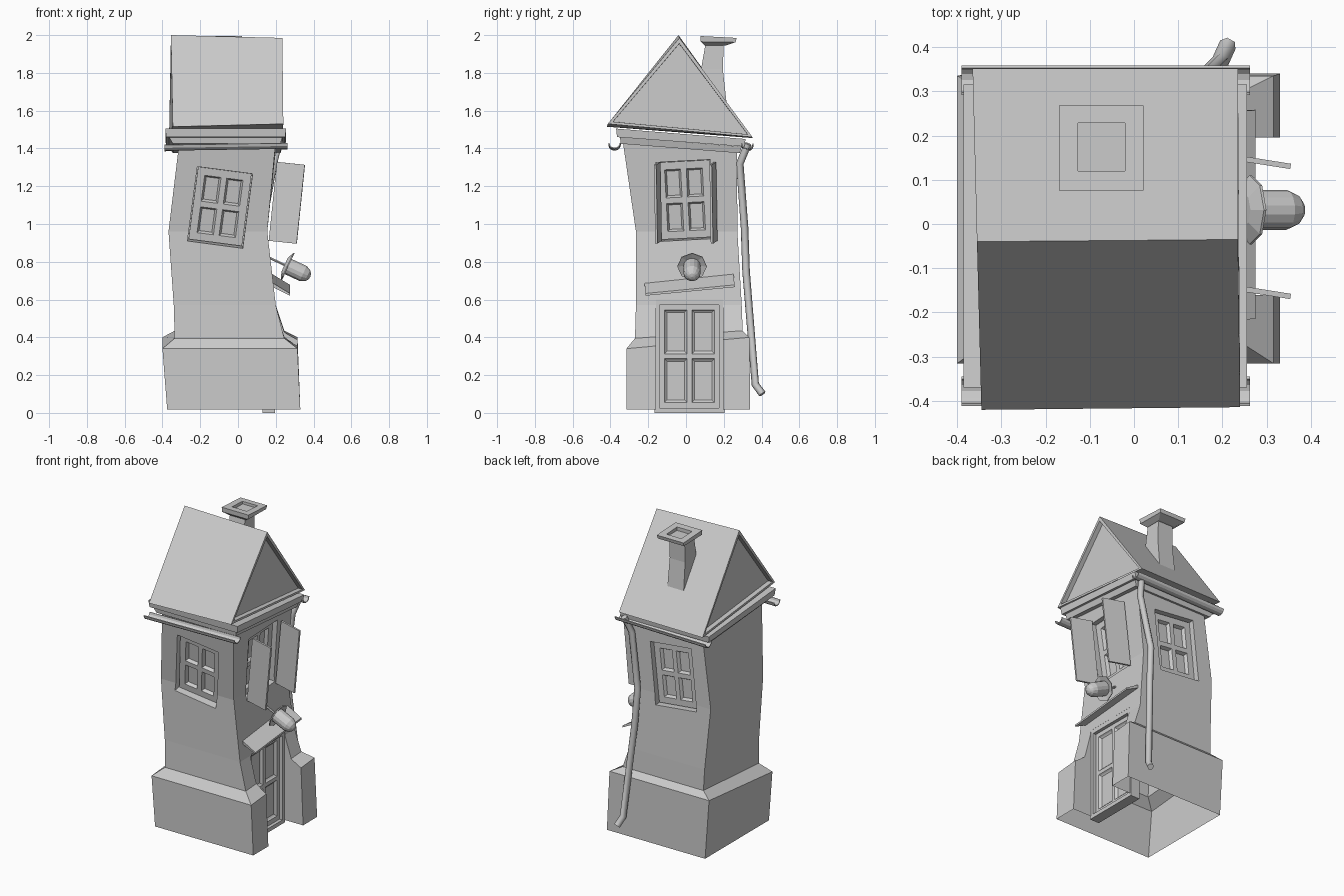
import bpy, bmesh
from math import radians, pi, cos, sin
from mathutils import Matrix, Vector

if "Cube" in bpy.data.objects:
    bpy.data.objects.remove(bpy.data.objects["Cube"])


def finish(name, bm, matrix=None):
    if matrix is not None:
        bm.transform(matrix)
    me = bpy.data.meshes.new(name)
    bm.to_mesh(me)
    bm.free()
    ob = bpy.data.objects.new(name, me)
    bpy.context.collection.objects.link(ob)
    return ob


def loft(name, rings, matrix=None):
    """Stack rectangles given as (x0, x1, y0, y1, z_front, z_back)."""
    bm = bmesh.new()
    loops = []
    for x0, x1, y0, y1, zf, zb in rings:
        loops.append([bm.verts.new(p) for p in
                      ((x0, y0, zf), (x1, y0, zf), (x1, y1, zb), (x0, y1, zb))])
    for a, b in zip(loops, loops[1:]):
        for i in range(4):
            j = (i + 1) % 4
            bm.faces.new((a[i], a[j], b[j], b[i]))
    bm.faces.new(loops[0][::-1])
    bm.faces.new(loops[-1])
    return finish(name, bm, matrix)


def box(name, x0, x1, y0, y1, z0, z1, matrix=None):
    return loft(name, [(x0, x1, y0, y1, z0, z0), (x0, x1, y0, y1, z1, z1)], matrix)


def place(loc, turn=0, tilt=0, lean=0):
    """Wall frame: local -y points out of the wall, x across, z up."""
    return (Matrix.Translation(loc) @ Matrix.Rotation(radians(turn), 4, 'Z')
            @ Matrix.Rotation(radians(lean), 4, 'X') @ Matrix.Rotation(radians(tilt), 4, 'Y'))


def cut(ob, cutter):
    mod = ob.modifiers.new("cut", 'BOOLEAN')
    mod.operation, mod.solver, mod.object = 'DIFFERENCE', 'EXACT', cutter
    bpy.context.view_layer.objects.active = ob
    bpy.ops.object.modifier_apply(modifier=mod.name)
    bpy.data.objects.remove(cutter)


def panelled(name, w, h, rim, bar, y, thick, insets, matrix):
    """Plate with 2 x 2 sunken panes or panels."""
    def stops(size):
        s = size / 2
        return (-s, -s + rim, -bar / 2, bar / 2, s - rim, s)
    bm = bmesh.new()
    v = [[bm.verts.new((px, y, pz)) for px in stops(w)] for pz in stops(h)]
    panes = []
    for r in range(5):
        for c in range(5):
            f = bm.faces.new((v[r][c], v[r][c + 1], v[r + 1][c + 1], v[r + 1][c]))
            if r in (1, 3) and c in (1, 3):
                panes.append(f)
    rim_edges = [e for e in bm.edges if e.is_boundary]
    side = bmesh.ops.extrude_edge_only(bm, edges=rim_edges)
    bmesh.ops.translate(bm, vec=(0, thick, 0),
                        verts=[g for g in side["geom"] if isinstance(g, bmesh.types.BMVert)])
    bm.normal_update()
    for thickness, depth in insets:
        bmesh.ops.inset_individual(bm, faces=panes, thickness=thickness, depth=depth)
    return finish(name, bm, matrix)


# Crooked walls with the flared base
walls = loft("walls", [
    (-.375, .33, -.315, .34, .018, .018),
    (-.40, .315, -.315, .335, .34, .40),
    (-.335, .245, -.27, .30, .395, .435),
    (-.34, .20, -.265, .295, .57, .57),
    (-.368, .155, -.265, .272, .96, .96),
    (-.31, .20, -.335, .27, 1.44, 1.39)])

# Windows: recess in the wall, then the sash
windows = {
    "front": (place((-.095, -.286, 1.088), 0, 7.5, 9), .295, .40),
    "back": (place((-.10, .272, 1.10), 180, -6, 0), .295, .40),
    "side": (place((.172, -.005, 1.125), 90, -3, 6), .29, .42)}
for key, (m, w, h) in windows.items():
    cut(walls, box("cutter", -w / 2, w / 2, -.3, .06, -h / 2, h / 2, m))
    panelled(key + "_window_sash", w - .01, h - .01, .04, .03, .03, .03,
             [(.008, -.01), (.006, -.01)], m)

# Door in its notch through the base
door = place((.19, .018, .30), 90)
cut(walls, box("cutter", -.178, .178, -.4, .06, -.4, .30, door))
panelled("door", .325, .55, .03, .025, .015, .04, [(.008, -.008), (.012, -.006)], door)
for s in (-1, 1):
    box("door_post", s * .172 - .014, s * .172 + .014, -.006, .06, -.3, .30, door)
box("door_lintel", -.172, .172, -.006, .06, .272, .302, door)
box("door_sill", -.172, .172, -.006, .06, -.3, -.275, door)

# The base is open underneath
bm = bmesh.new()
bm.from_mesh(walls.data)
bm.normal_update()
under = [f for f in bm.faces if f.normal.z < -.9 and f.calc_center_median().z < .03]
bmesh.ops.delete(bm, geom=under, context='FACES')
bm.to_mesh(walls.data)
bm.free()

# Open shutters beside the side window
for y, swing in ((-.137, -9), (.157, -9)):
    m = place((.185, y, 1.12), swing, 6, 0)
    box("shutter", 0, .15, -.006, .006, -.21, .21, m)

# Plank awning over the door
m = place((.18, .018, .69), 90, -5.5, 0)
bm = bmesh.new()
prof = [(.02, .035), (-.095, -.035), (-.095, -.047), (.02, .01)]
ends = [[bm.verts.new((x, y, z)) for y, z in prof] for x in (-.237, .237)]
bm.faces.new(ends[0])
bm.faces.new(ends[1][::-1])
for i in range(4):
    j = (i + 1) % 4
    bm.faces.new((ends[0][j], ends[0][i], ends[1][i], ends[1][j]))
bmesh.ops.recalc_face_normals(bm, faces=bm.faces)
finish("awning", bm, m)

# Lamp: spun profile (radius, distance along its axis)
def spun(name, profile, steps, matrix):
    bm = bmesh.new()
    vs = [bm.verts.new((r, 0, d)) for r, d in profile]
    es = [bm.edges.new(p) for p in zip(vs, vs[1:])]
    bmesh.ops.spin(bm, geom=vs + es, axis=(0, 0, 1), cent=(0, 0, 0),
                   angle=2 * pi, steps=steps)
    bmesh.ops.remove_doubles(bm, verts=bm.verts, dist=1e-5)
    bmesh.ops.recalc_face_normals(bm, faces=bm.faces)
    return finish(name, bm, matrix)


axis = Vector((.9, 0, -.42)).to_track_quat('Z', 'Y').to_matrix().to_4x4()
lamp = Matrix.Translation((.25, .032, .782)) @ axis
spun("lamp_body", [(0, 0), (.045, 0), (.045, .105), (.034, .13), (.018, .143), (0, .147)], 14, lamp)
spun("lamp_shade", [(0, -.004), (.04, -.004), (.078, .012), (.078, .018), (.04, .008), (0, .008)], 8, lamp)
spun("lamp_arm", [(0, -.11), (.007, -.11), (.007, 0), (0, 0)], 6, lamp)

# Stepped cornice under the roof
loft("cornice_lower", [(-.345, .225, -.345, .285, 1.425, 1.375),
                       (-.365, .235, -.35, .295, 1.46, 1.41)])
loft("cornice_upper", [(-.38, .25, -.365, .31, 1.46, 1.41),
                       (-.385, .255, -.37, .315, 1.505, 1.45)])

# Gabled roof with sunken gable ends
bm = bmesh.new()
left = [bm.verts.new(p) for p in ((-.345, -.42, 1.515), (-.365, .352, 1.455), (-.355, -.04, 2.0))]
right = [bm.verts.new(p) for p in ((.24, -.414, 1.53), (.235, .352, 1.46), (.235, -.035, 1.985))]
gables = [bm.faces.new(left), bm.faces.new(right)]
for i in range(3):
    j = (i + 1) % 3
    bm.faces.new((left[i], left[j], right[j], right[i]))
bmesh.ops.recalc_face_normals(bm, faces=bm.faces)
bmesh.ops.inset_individual(bm, faces=gables, thickness=.03, depth=0)
bmesh.ops.inset_individual(bm, faces=gables, thickness=.001, depth=-.03)
finish("roof", bm)

# Bent chimney with a flared, hollow cap
loft("chimney_stack", [(-.135, -.015, .09, .225, 1.55, 1.55),
                       (-.13, -.02, .08, .195, 1.82, 1.82),
                       (-.13, -.02, .105, .20, 1.965, 1.965)])
cap = loft("chimney_cap", [(-.135, -.015, .10, .21, 1.945, 1.945),
                           (-.168, .018, .078, .262, 1.965, 1.962),
                           (-.17, .022, .076, .268, 1.995, 1.985)])
cut(cap, box("cutter", -.127, -.02, .12, .228, 1.97, 2.1))

# Half-round gutters along both eaves
for name, y, z in (("front_gutter", -.378, 1.428), ("back_gutter", .325, 1.425)):
    bm = bmesh.new()
    arc = [(y + .033 * cos(a), z + .03 * sin(a)) for a in (pi + pi * i / 6 for i in range(7))]
    rows = [[bm.verts.new((x, p, q + dz)) for p, q in arc] for x, dz in ((-.39, -.01), (.262, 0))]
    for i in range(6):
        bm.faces.new((rows[0][i], rows[0][i + 1], rows[1][i + 1], rows[1][i]))
    gutter = finish(name, bm)
    gutter.modifiers.new("thickness", 'SOLIDIFY').thickness = .006

# Crooked downspout on the back corner
cu = bpy.data.curves.new("downspout", 'CURVE')
cu.dimensions = '3D'
cu.bevel_depth, cu.bevel_resolution, cu.use_fill_caps = .02, 1, True
path = [(.215, .328, 1.425), (.19, .285, 1.32), (.13, .31, .98),
        (.145, .318, .75), (.195, .367, .15), (.212, .405, .10)]
sp = cu.splines.new('POLY')
sp.points.add(len(path) - 1)
for pt, co in zip(sp.points, path):
    pt.co = (*co, 1)
bpy.context.collection.objects.link(bpy.data.objects.new("downspout", cu))
